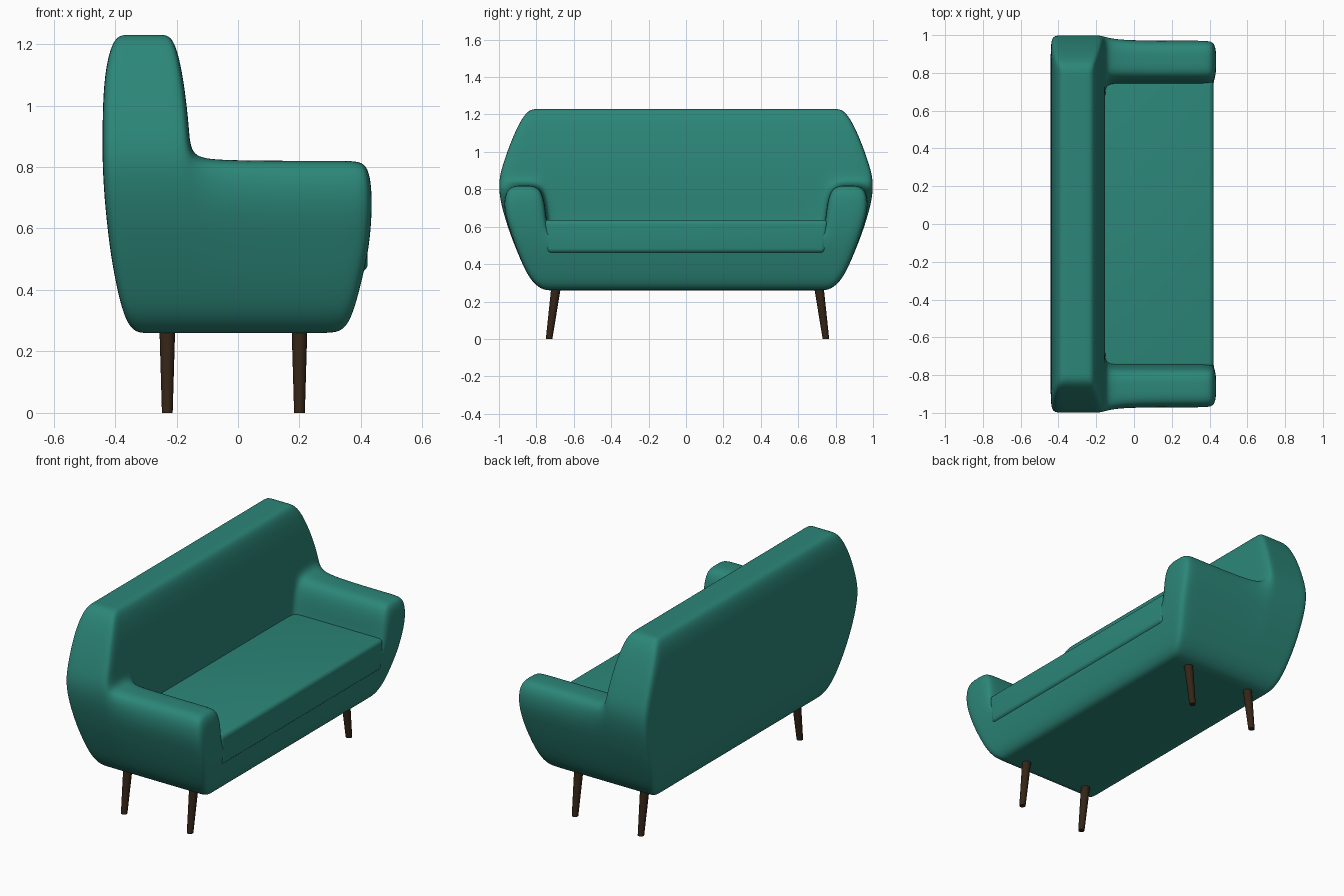
import bpy, bmesh
from mathutils import Vector

if "Cube" in bpy.data.objects:
    bpy.data.objects.remove(bpy.data.objects["Cube"])


def material(name, color):
    m = bpy.data.materials.new(name)
    m.diffuse_color = (*color, 1)
    m.use_nodes = True
    m.node_tree.nodes["Principled BSDF"].inputs["Base Color"].default_value = m.diffuse_color
    return m


FABRIC = material("teal_fabric", (0.025, 0.24, 0.19))
WOOD = material("dark_wood", (0.035, 0.018, 0.008))


def make_object(name, bm, mat):
    bmesh.ops.recalc_face_normals(bm, faces=bm.faces)
    for f in bm.faces:
        f.smooth = True
    me = bpy.data.meshes.new(name)
    bm.to_mesh(me)
    bm.free()
    me.materials.append(mat)
    ob = bpy.data.objects.new(name, me)
    bpy.context.collection.objects.link(ob)
    return ob


# Upholstered shell: a cage of cells shaped by height profiles, then subdivided
Z = [.26, .32, .46, .56, .70, .82, .92, 1.10, 1.23]
BACK_W = [.77, .84, .90, .94, .985, 1.005, .985, .92, .85]     # half width of back
ARM_W = [.77, .84, .90, .935, .98, .96]                        # half width at arms
INNER = [.66, .71, .735, .74, .75, .775, .76, .74, .72]        # inner arm wall
REAR_X = [-.34, -.375, -.405, -.42, -.435, -.441, -.441, -.437, -.405]
BACK_X = [-.155] * 6 + [-.158, -.178, -.21]                    # front of the backrest
ARM_X = [.34, .375, .41, .43, .438, .425]                      # front of arms and seat


def place(i, j, k):
    arm = i > 3
    w = ARM_W[k] if arm else BACK_W[k]
    inner = INNER[k]
    y = [0, inner - .07, inner, (inner + w) / 2, w][abs(j)]
    front = ARM_X[min(k, 5)]
    x = [REAR_X[k], REAR_X[k] + .05, BACK_X[k] - .045, BACK_X[k],
         -.06, front - .07, front][i]
    z = Z[k] + (.012 if i == 3 and k == 5 else 0)
    return Vector((x, y if j >= 0 else -y, z))


def filled(i, j, k):
    if not (0 <= i < 6 and -4 <= j < 4 and 0 <= k < 8):
        return False
    if i < 3:
        return True                       # backrest
    if j >= 2 or j <= -3:
        return k < 5                      # arms
    return k < 3                          # seat base


bm = bmesh.new()
verts = {}


def vert(key):
    if key not in verts:
        verts[key] = bm.verts.new(place(*key))
    return verts[key]


for i in range(6):
    for j in range(-4, 4):
        for k in range(8):
            if not filled(i, j, k):
                continue
            for axis in range(3):
                for side in (0, 1):
                    near = [i, j, k]
                    near[axis] += 2 * side - 1
                    if filled(*near):
                        continue
                    quad = []
                    for a, b in ((0, 0), (1, 0), (1, 1), (0, 1)):
                        key = [i, j, k]
                        key[axis] += side
                        key[(axis + 1) % 3] += a
                        key[(axis + 2) % 3] += b
                        quad.append(vert(tuple(key)))
                    bm.faces.new(quad)
body = make_object("sofa_body", bm, FABRIC)
sub = body.modifiers.new("Subdivision", 'SUBSURF')
sub.levels = sub.render_levels = 3

# Seat cushion: bevelled box, slightly narrower at the bottom
bm = bmesh.new()
bmesh.ops.create_cube(bm, size=1)
for v in bm.verts:
    top = v.co.z > 0
    v.co = Vector((.422 if v.co.x > 0 else -.19,
                   (.762 if top else .745) * (1 if v.co.y > 0 else -1),
                   .637 if top else .458))
bmesh.ops.bevel(bm, geom=bm.edges[:], offset=.026, segments=5, profile=.5,
                affect='EDGES')
make_object("seat_cushion", bm, FABRIC)


# Legs: tapered and splayed outwards
def leg(name, x, side):
    bm = bmesh.new()
    bmesh.ops.create_cone(bm, cap_ends=True, segments=24, radius1=.0175,
                          radius2=.026, depth=.29)
    for v in bm.verts:
        v.co.z += .145
        v.co.y += side * (.74 - .135 * v.co.z) + .008
        v.co.x += x
    ob = make_object(name, bm, WOOD)
    for p in ob.data.polygons:
        p.use_smooth = len(p.vertices) == 4


for side, label in ((-1, "left"), (1, "right")):
    leg("front_leg_" + label, .2, side)
    leg("rear_leg_" + label, -.23, side)
